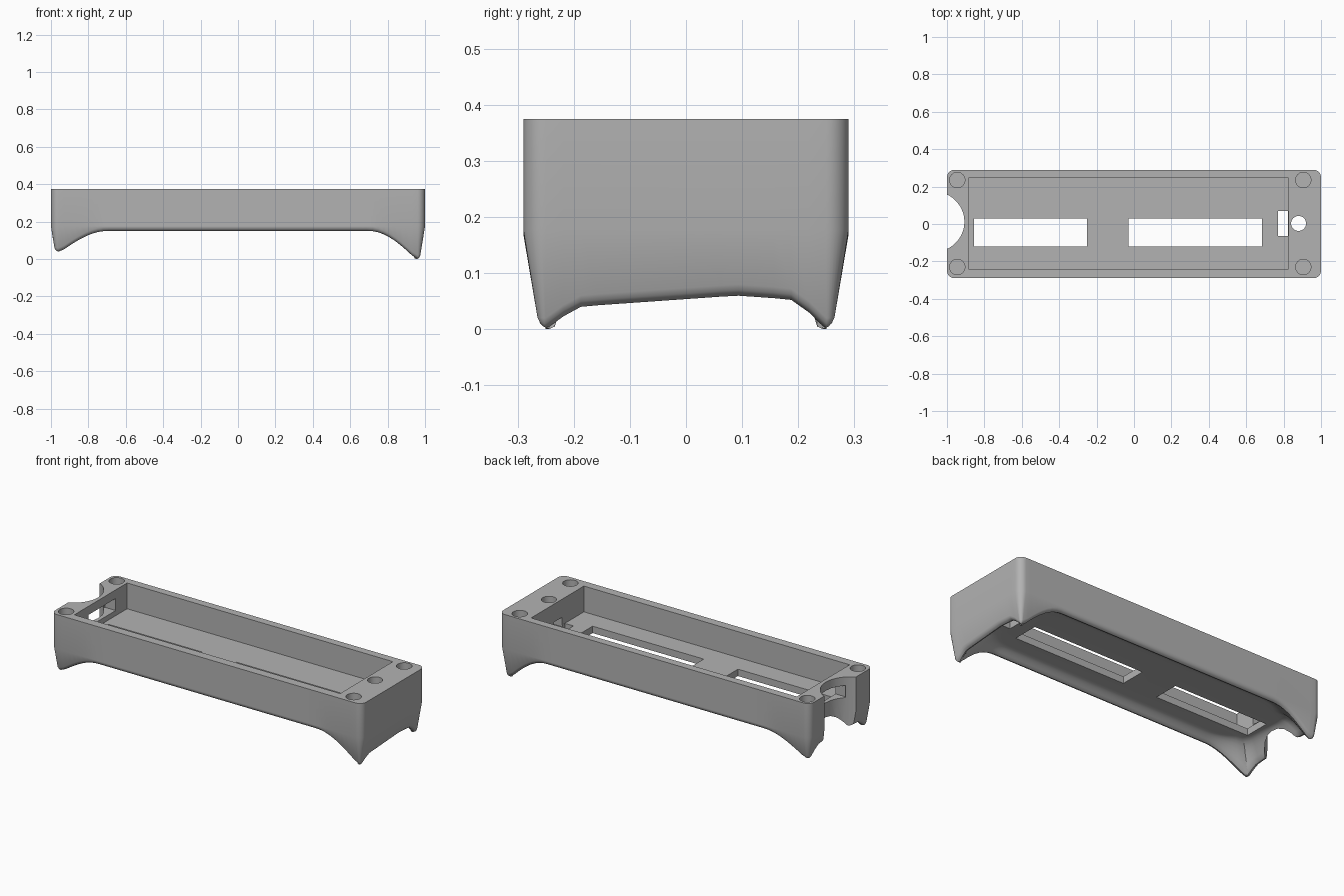
import bpy
import bmesh
from math import sin, cos, pi

cube = bpy.data.objects.get("Cube")
if cube:
    bpy.data.objects.remove(cube)

HX, HY, TOP = 1.0, 0.29, 0.375
UNDER, FLOOR, CREASE = 0.185, 0.225, 0.17
RADIUS = 0.04

grey = bpy.data.materials.new("plain_grey")
grey.use_nodes = True
grey.diffuse_color = (0.45, 0.45, 0.45, 1)
grey.node_tree.nodes["Principled BSDF"].inputs["Base Color"].default_value = grey.diffuse_color


def make_object(name, bm):
    bmesh.ops.recalc_face_normals(bm, faces=bm.faces[:])
    mesh = bpy.data.meshes.new(name)
    bm.to_mesh(mesh)
    bm.free()
    mesh.materials.append(grey)
    ob = bpy.data.objects.new(name, mesh)
    bpy.context.collection.objects.link(ob)
    return ob


def prism(name, points, z0, z1):
    bm = bmesh.new()
    face = bm.faces.new([bm.verts.new((x, y, z0)) for x, y in points])
    out = bmesh.ops.extrude_face_region(bm, geom=[face])["geom"]
    for v in out:
        if isinstance(v, bmesh.types.BMVert):
            v.co.z = z1
    return make_object(name, bm)


def box(name, x0, x1, y0, y1, z0, z1):
    return prism(name, [(x0, y0), (x1, y0), (x1, y1), (x0, y1)], z0, z1)


def cylinder(name, x, y, r, z0, z1, n=40):
    ring = [(x + r * cos(2 * pi * i / n), y + r * sin(2 * pi * i / n)) for i in range(n)]
    return prism(name, ring, z0, z1)


def outline():
    """Rounded rectangle as (x, y, normal x, normal y), anticlockwise."""
    pts = []
    corners = [(1, -1, -pi / 2, 16), (1, 1, 0, 64), (-1, 1, pi / 2, 16), (-1, -1, pi, 64)]
    arcs = []
    for sx, sy, start, _ in corners:
        arc = []
        for i in range(9):
            a = start + i / 8 * pi / 2
            arc.append((sx * (HX - RADIUS) + RADIUS * cos(a),
                        sy * (HY - RADIUS) + RADIUS * sin(a), cos(a), sin(a)))
        arcs.append(arc)
    for k, arc in enumerate(arcs):
        pts += arc
        a, b, n = arc[-1], arcs[(k + 1) % 4][0], corners[k][3]
        for i in range(1, n):
            t = i / n
            pts.append((a[0] + (b[0] - a[0]) * t, a[1] + (b[1] - a[1]) * t, a[2], a[3]))
    return pts


def ease(t):
    return sin(max(0, min(1, t)) * pi / 2)


def lip_height(x, y):
    """Height of the lower rim: low at the feet, arched between them."""
    foot = 0.02 - 0.02 * x
    long_arch = foot + (0.15 - foot) * ease((0.95 - abs(x)) / 0.25)
    crown = 0.06 - 0.07 * abs(y - 0.09) + (0.045 if x < 0 else 0)
    end_arch = foot + (crown - foot) * ease((0.245 - abs(y)) / 0.065)
    return max(long_arch, end_arch)


def taper(z):
    return max(0, CREASE - z) * 0.17


# Shell: straight walls, tapered skirt, rounded rim, hollow underside
rings = [[] for _ in range(14)]
for x, y, nx, ny in outline():
    low = lip_height(x, y)

    def inset(d):
        return x - nx * d, y - ny * d

    column = [(x, y, TOP), (x, y, CREASE + 0.006)]
    for rise, extra in ((0.02, 0), (0.01, 0.003), (0.004, 0.008), (0, 0.018), (0.004, 0.028)):
        z = low + rise
        column.append((*inset(taper(z) + extra), z))
    px, py, pz = column[-1]
    depth = min(0.11, 0.04 + (UNDER - low) * 0.6)
    for i in range(1, 8):
        t = i / 7
        d = depth * t
        column.append((px * (1 - d / HX), py * (1 - d / HY), pz + (UNDER - pz) * ease(t)))
    for ring, co in zip(rings, column):
        ring.append(co)

bm = bmesh.new()
loops = [[bm.verts.new(co) for co in ring] for ring in rings]
count = len(loops[0])
for upper, lower in zip(loops, loops[1:]):
    for i in range(count):
        j = (i + 1) % count
        bm.faces.new((upper[i], lower[i], lower[j], upper[j]))
bm.faces.new(loops[0])
bm.faces.new(loops[-1])
body = make_object("enclosure_body", bm)

# Cutters: tray, floor windows, screw holes, cable openings
half = [(-1.05, 0.15), (-1, 0.145), (-0.985, 0.138), (-0.965, 0.124), (-0.945, 0.104),
        (-0.925, 0.075), (-0.911, 0.04)]
shift = 0.012
notch = ([(x, shift - w) for x, w in half] + [(-0.906, shift)]
         + [(x, shift + w) for x, w in reversed(half)])
cutters = [
    box("tray_cutter", -0.885, 0.825, -0.24, 0.245, FLOOR, 0.5),
    box("right_window_cutter", -0.855, -0.25, -0.12, 0.03, 0.05, 0.3),
    box("left_window_cutter", -0.03, 0.685, -0.12, 0.03, 0.05, 0.3),
    box("cable_slot_cutter", 0.77, 0.824, -0.065, 0.07, -0.1, 0.26),
    box("cable_tunnel_cutter", 0.81, 0.88, -0.04, 0.04, 0.215, 0.27),
    cylinder("cable_hole_cutter", 0.88, 0.003, 0.04, -0.1, 0.5),
    prism("end_notch_cutter", notch, -0.1, 0.5),
    box("port_cutter", -0.955, -0.87, -0.11, 0.14, 0.255, 0.325),
]
for x in (-0.945, 0.905):
    for y in (-0.23, 0.235):
        cutters.append(cylinder("screw_hole_cutter", x, y, 0.041, TOP - 0.07, 0.5))

bpy.context.view_layer.objects.active = body
for cutter in cutters:
    cutter.hide_render = True
    mod = body.modifiers.new("cut", "BOOLEAN")
    mod.operation = "DIFFERENCE"
    mod.solver = "EXACT"
    mod.object = cutter
    bpy.ops.object.modifier_apply(modifier=mod.name)
    bpy.data.objects.remove(cutter)

# Smooth curves, crisp cut edges
bpy.ops.object.select_all(action="DESELECT")
body.select_set(True)
bpy.ops.object.shade_smooth_by_angle(angle=0.6)
